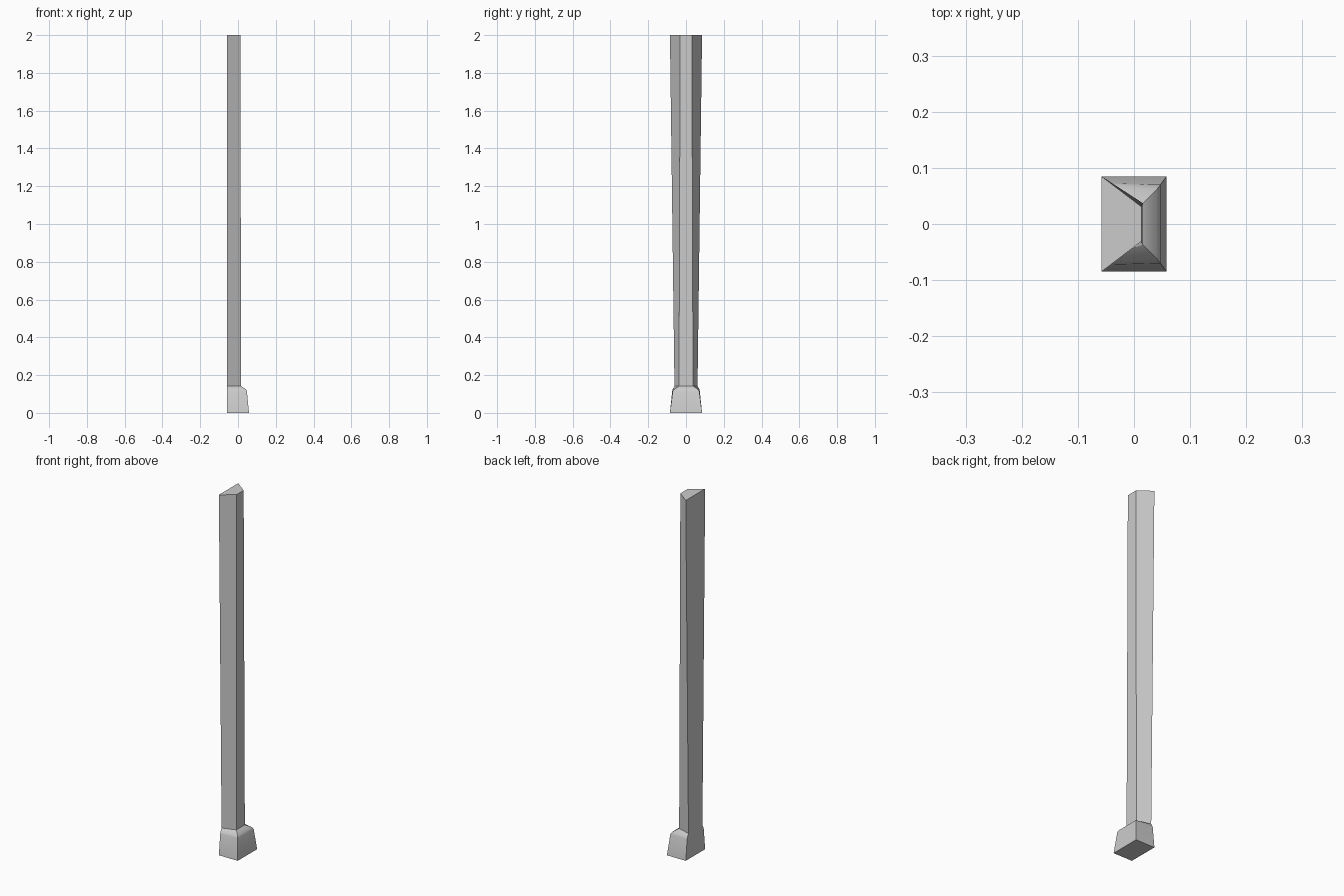
import bpy, bmesh

if "Cube" in bpy.data.objects:
    bpy.data.objects.remove(bpy.data.objects["Cube"])

BACK = -0.058


def loft(name, rings):
    """Skin trapezoid rings given as (z, front x, back half width, front half width)."""
    bm = bmesh.new()
    loops = []
    for z, x, wb, wf in rings:
        pts = [(BACK, -wb), (x, -wf), (x, wf), (BACK, wb)]
        loops.append([bm.verts.new((px, py, z)) for px, py in pts])
    for a, b in zip(loops, loops[1:]):
        for i in range(4):
            j = (i + 1) % 4
            bm.faces.new((a[i], a[j], b[j], b[i]))
    bm.faces.new(loops[0][::-1])
    bm.faces.new(loops[-1])
    bmesh.ops.recalc_face_normals(bm, faces=bm.faces)
    mesh = bpy.data.meshes.new(name)
    bm.to_mesh(mesh)
    bm.free()
    obj = bpy.data.objects.new(name, mesh)
    bpy.context.collection.objects.link(obj)
    return obj


# Tapered post growing out of a flared foot with a soft shoulder
post = loft("post_with_foot", [
    (0.0, 0.058, 0.085, 0.085),    # foot bottom
    (0.115, 0.047, 0.073, 0.070),  # foot top
    (0.126, 0.041, 0.070, 0.062),  # shoulder
    (0.142, 0.016, 0.061, 0.037),  # shaft bottom
    (2.0, 0.013, 0.085, 0.031),    # shaft top
])

# Soft shading on the shoulder only, long corner edges stay sharp
bpy.context.view_layer.objects.active = post
post.select_set(True)
bpy.ops.object.shade_smooth_by_angle(angle=0.6)
